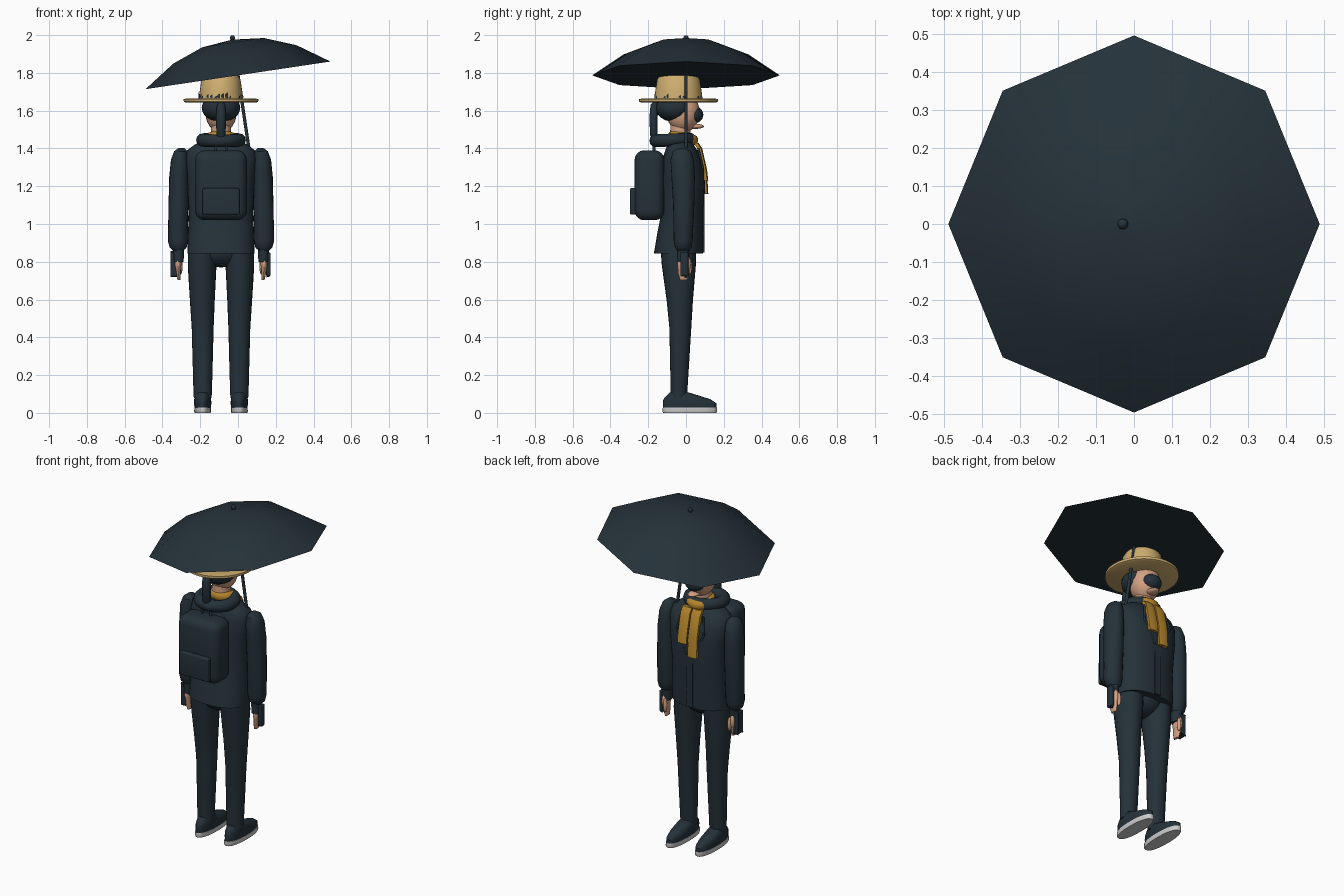
import bpy, bmesh, math, random
from mathutils import Matrix, Vector

if "Cube" in bpy.data.objects:
    bpy.data.objects.remove(bpy.data.objects["Cube"])

random.seed(4)
CX = -0.09  # body centre line


def mat(name, r, g, b):
    m = bpy.data.materials.new(name)
    m.diffuse_color = (r, g, b, 1)
    m.use_nodes = True
    m.node_tree.nodes["Principled BSDF"].inputs["Base Color"].default_value = m.diffuse_color
    return m


DARK = mat("dark_slate", 0.018, 0.031, 0.041)
STRAW = mat("straw", 0.62, 0.42, 0.16)
SCARF = mat("mustard", 0.47, 0.24, 0.025)
SKIN = mat("skin", 0.66, 0.36, 0.23)
SOLE = mat("sole_grey", 0.6, 0.6, 0.6)


def finish(name, bm, material, angle=40):
    bmesh.ops.recalc_face_normals(bm, faces=bm.faces)
    me = bpy.data.meshes.new(name)
    bm.to_mesh(me)
    bm.free()
    ob = bpy.data.objects.new(name, me)
    bpy.context.collection.objects.link(ob)
    me.materials.append(material)
    bpy.ops.object.select_all(action='DESELECT')
    ob.select_set(True)
    bpy.context.view_layer.objects.active = ob
    bpy.ops.object.shade_smooth_by_angle(angle=math.radians(angle))
    return ob


def loft(name, rings, material, n=24, power=2.0, cap=True):
    """Skin stacked (super)ellipses given as (cx, cy, z, rx, ry)."""
    bm = bmesh.new()
    loops = []
    for cx, cy, z, rx, ry in rings:
        loop = []
        for i in range(n):
            a = 2 * math.pi * i / n
            c, s = math.cos(a), math.sin(a)
            x = math.copysign(abs(c) ** (2 / power), c)
            y = math.copysign(abs(s) ** (2 / power), s)
            loop.append(bm.verts.new((cx + rx * x, cy + ry * y, z)))
        loops.append(loop)
    for a, b in zip(loops, loops[1:]):
        for i in range(n):
            j = (i + 1) % n
            bm.faces.new((a[i], a[j], b[j], b[i]))
    if cap:
        bm.faces.new(loops[0])
        bm.faces.new(loops[-1])
    return finish(name, bm, material)


def ball(name, c, r, material, rot=None):
    bm = bmesh.new()
    bmesh.ops.create_uvsphere(bm, u_segments=20, v_segments=12, radius=1)
    m = Matrix.Translation(c) @ (rot or Matrix()) @ Matrix.Diagonal((*r, 1))
    bm.transform(m)
    return finish(name, bm, material)


def box(name, lo, hi, material, bevel=0.0, rot=0.0):
    bm = bmesh.new()
    bmesh.ops.create_cube(bm, size=1)
    lo, hi = Vector(lo), Vector(hi)
    bm.transform(Matrix.Translation((lo + hi) / 2) @ Matrix.Rotation(rot, 4, 'X')
                 @ Matrix.Diagonal((*(hi - lo), 1)))
    if bevel:
        bmesh.ops.bevel(bm, geom=bm.edges[:], offset=bevel, segments=4,
                        profile=0.5, affect='EDGES')
    return finish(name, bm, material)


def tube(name, pts, radius, material):
    cu = bpy.data.curves.new(name, 'CURVE')
    cu.dimensions = '3D'
    cu.bevel_depth = radius
    cu.bevel_resolution = 3
    cu.use_fill_caps = True
    sp = cu.splines.new('POLY')
    sp.points.add(len(pts) - 1)
    for p, co in zip(sp.points, pts):
        p.co = (*co, 1)
    ob = bpy.data.objects.new(name, cu)
    bpy.context.collection.objects.link(ob)
    cu.materials.append(material)
    return ob


def ring(name, c, rx, ry, r, material, squash=1.0, tilt=0.0):
    """Elliptical torus."""
    bm = bmesh.new()
    n, k = 32, 12
    g = []
    for i in range(n):
        a = 2 * math.pi * i / n
        g.append([bm.verts.new(((rx + r * math.cos(b)) * math.cos(a),
                                (ry + r * math.cos(b)) * math.sin(a),
                                r * squash * math.sin(b)))
                  for b in (2 * math.pi * j / k for j in range(k))])
    for i in range(n):
        for j in range(k):
            p, q = g[i], g[(i + 1) % n]
            bm.faces.new((p[j], q[j], q[(j + 1) % k], p[(j + 1) % k]))
    bm.transform(Matrix.Translation(c) @ Matrix.Rotation(tilt, 4, 'X'))
    return finish(name, bm, material)


# Umbrella: eight-sided canopy tilted sideways, with shaft and knob
TILT = Matrix.Translation((0, 0, 1.787)) @ Matrix.Rotation(math.radians(-8.5), 4, 'Y')
canopy = loft("umbrella_canopy",
              [(0, 0, 0, .495, .497), (0, 0, .112, .33, .33), (0, 0, .175, .165, .165),
               (0, 0, .19, .012, .012), (0, 0, .184, .012, .012), (0, 0, .169, .163, .163),
               (0, 0, .106, .326, .326), (0, 0, 0, .49, .492)], DARK, n=8)
canopy.data.transform(TILT)
tube("umbrella_shaft", [TILT @ Vector((0, 0, z)) for z in (.19, -1.08)], .009, DARK)
ball("umbrella_knob", TILT @ Vector((0, 0, .2)), (.014, .014, .014), DARK)

# Straw hat with a broken dark band
HY = -.04
loft("hat", [(CX, HY, 1.642, .185, .195), (CX, HY, 1.648, .197, .208), (CX, HY, 1.662, .198, .209),
             (CX, HY, 1.664, .18, .19), (CX, HY, 1.66, .118, .128), (CX, HY, 1.70, .113, .123),
             (CX, HY, 1.765, .103, .113), (CX, HY, 1.787, .09, .1), (CX, HY, 1.797, .06, .07),
             (CX, HY, 1.80, .02, .02)], STRAW, n=36)
bm = bmesh.new()
for i in range(36):
    if random.random() < .6:
        a, b = (2 * math.pi * (i + t) / 36 for t in (0, random.uniform(.6, 1)))
        h = random.uniform(1.675, 1.70)
        bm.faces.new([bm.verts.new((CX + .118 * math.cos(t), HY + .128 * math.sin(t), z))
                      for t, z in ((a, 1.67), (b, 1.665), (b, h), (a, h - .01))])
finish("hat_band", bm, DARK)

# Head, hair and ponytail
loft("neck", [(CX, -.03, 1.40, .055, .055), (CX, -.03, 1.58, .05, .052)], SKIN)
ball("head", (CX, -.015, 1.59), (.083, .088, .105), SKIN)
ball("chin", (CX, .045, 1.517), (.03, .05, .014), SKIN)
ball("face_cover", (CX, .04, 1.578), (.06, .052, .046), DARK)
ball("hair", (CX, -.06, 1.615), (.102, .10, .075), DARK)
tube("ponytail_tie", [(CX, -.13, 1.62), (CX, -.175, 1.63)], .016, DARK)
loft("ponytail", [(CX, -.16, 1.43, .012, .01), (CX, -.17, 1.47, .024, .02),
                  (CX, -.172, 1.56, .027, .022), (CX, -.168, 1.63, .022, .02),
                  (CX, -.16, 1.65, .01, .01)], DARK, n=12)

# Jacket with collar roll, front edge and lapels
loft("jacket", [(CX, -.04, .845, .178, .13), (CX, -.03, .95, .175, .122),
                (CX, -.02, 1.06, .17, .11), (CX, -.015, 1.25, .18, .117),
                (CX, -.02, 1.34, .19, .105), (CX, -.025, 1.39, .18, .085),
                (CX, -.03, 1.42, .14, .07), (CX, -.03, 1.45, .07, .055)], DARK, n=36, power=2.4)
ring("hood_roll", (CX, -.07, 1.445), .098, .09, .034, DARK, tilt=.05)
box("jacket_placket", (CX - .02, .088, .85), (CX + .02, .097, 1.2), DARK)
for s in (-1, 1):
    tube("lapel", [(CX + s * .02, .096, 1.16), (CX + s * .09, .088, 1.30),
                   (CX + s * .07, .065, 1.40)], .006, DARK)

# Scarf wrap and two hanging tails
ring("scarf_wrap", (CX, -.015, 1.455), .055, .055, .026, SCARF, squash=1.1, tilt=-.2)
for x, low in ((-.05, 1.23), (-.118, 1.16)):
    bm = bmesh.new()
    path = ((.06, 1.43), (.08, 1.40), (.105, 1.29), (.112, low))
    rows = [[bm.verts.new((x + dx, y + dy, z)) for dx, dy in
             ((-.03, 0), (0, .006), (.03, 0), (.03, -.02), (-.03, -.02))] for y, z in path]
    for p, q in zip(rows, rows[1:]):
        for i in range(5):
            bm.faces.new((p[i], p[(i + 1) % 5], q[(i + 1) % 5], q[i]))
    bm.faces.new(rows[0])
    bm.faces.new(rows[-1])
    finish("scarf_tail", bm, SCARF)

# Backpack with pocket, flap line, grab loop and straps
box("backpack", (CX - .137, -.272, 1.02), (CX + .137, -.115, 1.39), DARK, bevel=.05)
box("backpack_pocket", (CX - .097, -.297, 1.05), (CX + .097, -.25, 1.19), DARK, bevel=.008)
tube("backpack_loop", [(CX - .03, -.17, 1.38), (CX - .025, -.17, 1.415),
                       (CX + .025, -.17, 1.415), (CX + .03, -.17, 1.38)], .008, DARK)

# Pelvis
ball("pelvis", (CX, -.04, .86), (.125, .095, .09), DARK)

for s in (-1, 1):
    # Sleeves and cuffs
    ax = CX + s * .225
    loft("sleeve", [(ax + s * .002, -.015, .86, .028, .032), (ax + s * .002, -.015, .875, .045, .044),
                    (ax + s * .003, -.015, .91, .053, .05), (ax, -.012, 1.1, .053, .056),
                    (ax - s * .003, -.015, 1.25, .052, .062), (ax - s * .007, -.02, 1.34, .047, .062),
                    (ax - s * .012, -.022, 1.385, .035, .048), (ax - s * .015, -.022, 1.402, .015, .02)],
         DARK, n=20)
    loft("cuff", [(ax, -.015, .80, .027, .03), (ax, -.015, .87, .03, .034)], DARK, n=16)
    # Hands with thumb and dark outer guard
    hx = ax + s * .003
    ball("palm", (hx, -.01, .79), (.018, .036, .055), SKIN)
    loft("fingers", [(hx - s * .006, -.012, .703, .008, .02), (hx - s * .002, -.012, .74, .013, .03),
                     (hx, -.012, .79, .015, .034)], SKIN, n=12)
    ball("thumb", (hx - s * .014, .02, .775), (.011, .012, .042), SKIN)
    box("hand_guard", (hx + s * .012, -.03, .725), (hx + s * .034, .012, .85), DARK, bevel=.006)
    # Trouser legs
    lx = CX + s * .097
    loft("trouser_leg", [(lx, -.038, .08, .047, .043), (lx, -.037, .11, .049, .044),
                         (lx, -.03, .45, .058, .058), (lx + s * .002, -.033, .60, .066, .07),
                         (lx + s * .003, -.038, .78, .076, .09), (lx, -.04, .87, .078, .095)],
         DARK, n=24)
    # Shoes: pale sole and dark sloping upper
    loft("shoe_sole", [(lx, .02, 0, .042, .14), (lx, .02, .008, .045, .145),
                       (lx, .02, .028, .044, .143)], SOLE, n=28, power=2.3)
    loft("shoe_upper", [(lx, .02, .026, .043, .142), (lx, .02, .05, .046, .142),
                        (lx, .005, .072, .045, .125), (lx, -.018, .092, .042, .085),
                        (lx, -.035, .108, .036, .05)], DARK, n=28)
